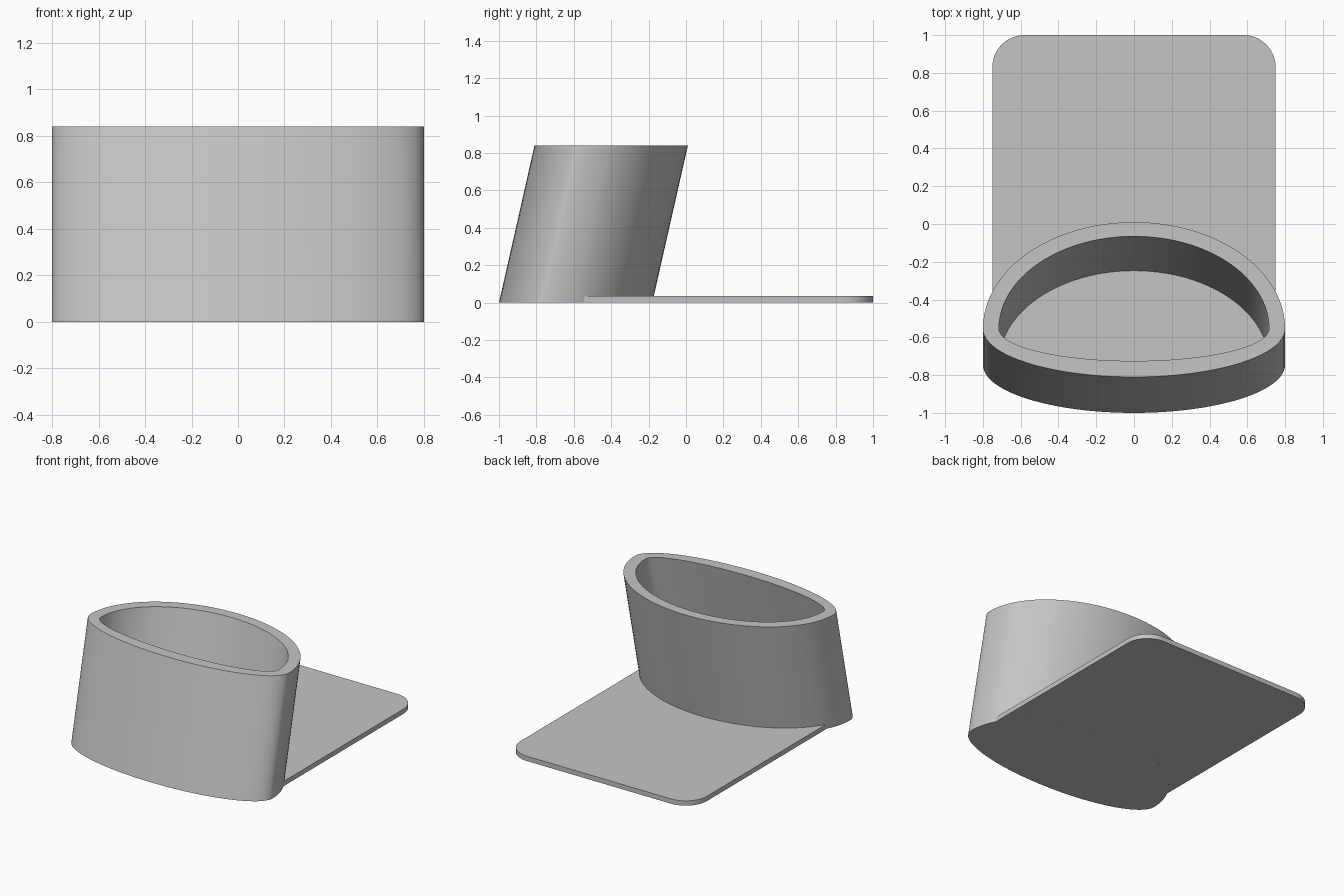
import bpy, bmesh
from math import sin, cos, pi, radians, acos

if "Cube" in bpy.data.objects:
    bpy.data.objects.remove(bpy.data.objects["Cube"])

HEIGHT, LEAN, FLOOR = 0.84, 0.19, 0.035
MID = -0.745        # y of the widest line of the cup at ground level
HALF, DEPTH = 0.8, 0.565
SEGMENTS = 96

grey = bpy.data.materials.new("light grey")
grey.use_nodes = True
colour = (0.56, 0.56, 0.56, 1)
grey.diffuse_color = colour
grey.node_tree.nodes["Principled BSDF"].inputs["Base Color"].default_value = colour


def oval(half, back, front):
    """Two half ellipses of different depth, joined at the widest line."""
    pts = []
    for i in range(SEGMENTS):
        a = 2 * pi * i / SEGMENTS
        pts.append((half * cos(a), MID + (back if sin(a) > 0 else front) * sin(a)))
    return pts


def ring(bm, pts, z, lean=LEAN):
    return [bm.verts.new((x, y + lean * z / HEIGHT, z)) for x, y in pts]


def bridge(bm, low, high):
    for i in range(len(low)):
        j = (i + 1) % len(low)
        bm.faces.new((low[i], low[j], high[j], high[i]))


def finish(bm, name):
    bmesh.ops.recalc_face_normals(bm, faces=bm.faces)
    mesh = bpy.data.meshes.new(name)
    bm.to_mesh(mesh)
    bm.free()
    mesh.materials.append(grey)
    obj = bpy.data.objects.new(name, mesh)
    bpy.context.collection.objects.link(obj)
    bpy.ops.object.select_all(action="DESELECT")
    obj.select_set(True)
    bpy.context.view_layer.objects.active = obj
    bpy.ops.object.shade_smooth_by_angle(angle=radians(30))


# Leaning cup with a blind pocket
bm = bmesh.new()
outer, inner = oval(HALF, DEPTH, 0.255), oval(0.715, 0.49, 0.17)
rings = [ring(bm, outer, 0), ring(bm, outer, HEIGHT),
         ring(bm, inner, HEIGHT), ring(bm, inner, FLOOR)]
for low, high in zip(rings, rings[1:]):
    bridge(bm, low, high)
bm.faces.new(rings[0])
bm.faces.new(rings[-1])
finish(bm, "leaning_cup")

# Base plate: rounded back corners, front edge follows the back of the cup
WIDTH, RADIUS, STEPS = 0.75, 0.17, 12
outline = []
for side in (0, 1):
    cx = (WIDTH - RADIUS) * (1 - 2 * side)
    for i in range(STEPS + 1):
        a = pi / 2 * (side + i / STEPS)
        outline.append((cx + RADIUS * cos(a), 1 - RADIUS + RADIUS * sin(a)))
start = acos(WIDTH / HALF)
for i in range(49):
    a = pi - start - (pi - 2 * start) * i / 48
    outline.append((HALF * cos(a), MID + DEPTH * sin(a)))
bm = bmesh.new()
bottom, top = ring(bm, outline, 0, 0), ring(bm, outline, FLOOR, 0)
bridge(bm, bottom, top)
bm.faces.new(bottom)
bm.faces.new(top)
finish(bm, "base_plate")
